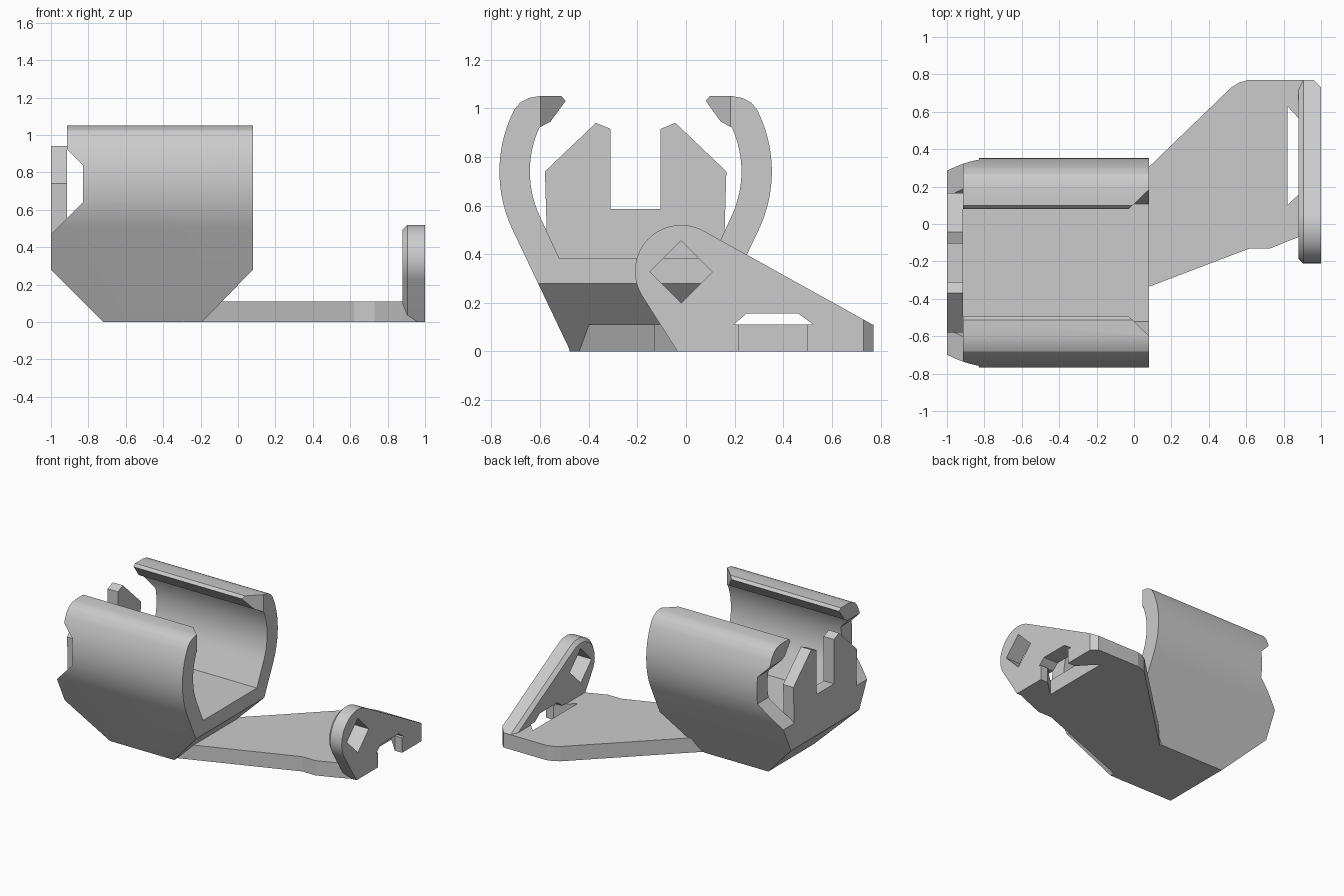
import bpy, bmesh, math

cube = bpy.data.objects.get("Cube")
if cube:
    bpy.data.objects.remove(cube, do_unlink=True)

grey = bpy.data.materials.new("plain_grey")
grey.use_nodes = True
colour = (0.6, 0.6, 0.6, 1)
grey.diffuse_color = colour
grey.node_tree.nodes["Principled BSDF"].inputs["Base Color"].default_value = colour

MID = -0.207  # y of the clip's symmetry plane


def arc(cy, cz, r, a0, a1, n):
    """Points on a circle between two angles in degrees."""
    angles = [math.radians(a0 + (a1 - a0) * i / n) for i in range(n + 1)]
    return [(cy + r * math.cos(a), cz + r * math.sin(a)) for a in angles]


def mirrored(half):
    """Close a half outline (offset, z) about the symmetry plane."""
    return [(MID + u, z) for u, z in half] + [(MID - u, z) for u, z in reversed(half)]


def prism(name, outline, axis, lo, hi, bevel=0):
    """Extrude an outline along an axis; optionally chamfer the low end."""
    place = {"x": lambda p, d: (d, p[0], p[1]),
             "y": lambda p, d: (p[0], d, p[1]),
             "z": lambda p, d: (p[0], p[1], d)}[axis]
    bm = bmesh.new()
    base = bm.faces.new([bm.verts.new(place(p, lo)) for p in outline])
    rim = list(base.edges)
    top = bmesh.ops.extrude_face_region(bm, geom=[base], use_keep_orig=True)
    shift = place((0, 0), hi - lo)
    bmesh.ops.translate(bm, vec=shift, verts=[v for v in top["geom"] if isinstance(v, bmesh.types.BMVert)])
    bmesh.ops.recalc_face_normals(bm, faces=bm.faces)
    if bevel:
        bmesh.ops.bevel(bm, geom=rim, offset=bevel, segments=1, affect="EDGES")
    mesh = bpy.data.meshes.new(name)
    bm.to_mesh(mesh)
    bm.free()
    mesh.materials.append(grey)
    obj = bpy.data.objects.new(name, mesh)
    bpy.context.collection.objects.link(obj)
    return obj


def select(obj):
    bpy.ops.object.select_all(action="DESELECT")
    obj.select_set(True)
    bpy.context.view_layer.objects.active = obj


def carve(obj, cutter, operation="DIFFERENCE"):
    """Apply a boolean and discard the cutter."""
    cutter.hide_render = True
    mod = obj.modifiers.new("carve", "BOOLEAN")
    mod.operation, mod.solver, mod.object = operation, "EXACT", cutter
    select(obj)
    bpy.ops.object.modifier_apply(modifier=mod.name)
    bpy.data.objects.remove(cutter, do_unlink=True)


def smooth(obj):
    select(obj)
    bpy.ops.object.shade_smooth_by_angle(angle=math.radians(20))


# Clip body: curved jaws over a flat floor
jaw = [(0.268, 0)]
jaw += arc(0, 0.74, 0.56, -24.9, 27, 18)
jaw += [(0.475, 1.023), (0.44, 1.042), (0.395, 1.05), (0.305, 1.05),
        (0.288, 1.03), (0.35, 0.945)]
jaw += arc(0, 0.74, 0.435, 24.5, -24.9, 16)
jaw += [(0.315, 0.385)]
clip = prism("clip_body", mirrored(jaw), "x", -1.1, 0.2)

# Side outline with slanted ends and the relief behind the jaws
side = [(-0.62, -0.1), (-0.29, -0.1), (0.08, 0.28), (0.08, 1.2), (-0.915, 1.2),
        (-0.915, 0.925), (-0.83, 0.84), (-0.83, 0.64), (-1, 0.47), (-1, 0.28)]
carve(clip, prism("side_cutter", side, "y", -1, 1), "INTERSECT")

# Flared mouth at the open end of the jaws
mouth = mirrored([(0.285, -0.03), (0.41, 0.1)])
carve(clip, prism("mouth_cutter", [(x, y) for y, x in mouth], "z", 0.8, 1.2))
smooth(clip)

# Slotted end wall
wall = [(0.36, 0.3), (0.373, 0.74), (0.163, 0.94), (0.103, 0.915), (0.103, 0.585)]
prism("end_wall", mirrored(wall), "x", -1, -0.915)

# Flat arm
plan = [(-0.3, -0.06), (0.08, 0.305), (0.52, 0.73), (0.56, 0.755), (0.61, 0.77),
        (0.96, 0.77), (1, 0.73), (1, -0.02), (0.96, -0.035), (0.88, -0.07),
        (0.73, -0.13), (0.62, -0.13), (-0.3, -0.48)]
arm = prism("arm", plan, "z", 0, 0.11)

# Upright bracket plate with a rounded head
head = arc(-0.02, 0.33, 0.19, 61, 212, 24)
bracket = prism("bracket_plate", head + [(-0.035, 0), (0.768, 0), (0.768, 0.11)],
                "x", 0.88, 1, bevel=0.025)
diamond = arc(-0.02, 0.327, 0.128, 0, 270, 3)
carve(bracket, prism("diamond_cutter", diamond, "x", 0.8, 1.1))
corner = [(0.95, 0.78), (1.05, 0.68), (1.05, 0.78)]
carve(bracket, prism("corner_cutter", corner, "z", -0.1, 0.3))

# Notch through arm and bracket
notch = [(0.82, 0.1), (0.82, 0.63), (0.94, 0.5), (1.1, 0.5), (1.1, 0.215), (0.94, 0.215)]
for part in (arm, bracket):
    carve(part, prism("notch_cutter", notch, "z", -0.1, 0.115))
crown = [(0.195, 0.11), (0.25, 0.157), (0.46, 0.157), (0.525, 0.11)]
carve(bracket, prism("crown_cutter", crown, "x", 0.8, 1.1))
smooth(bracket)
